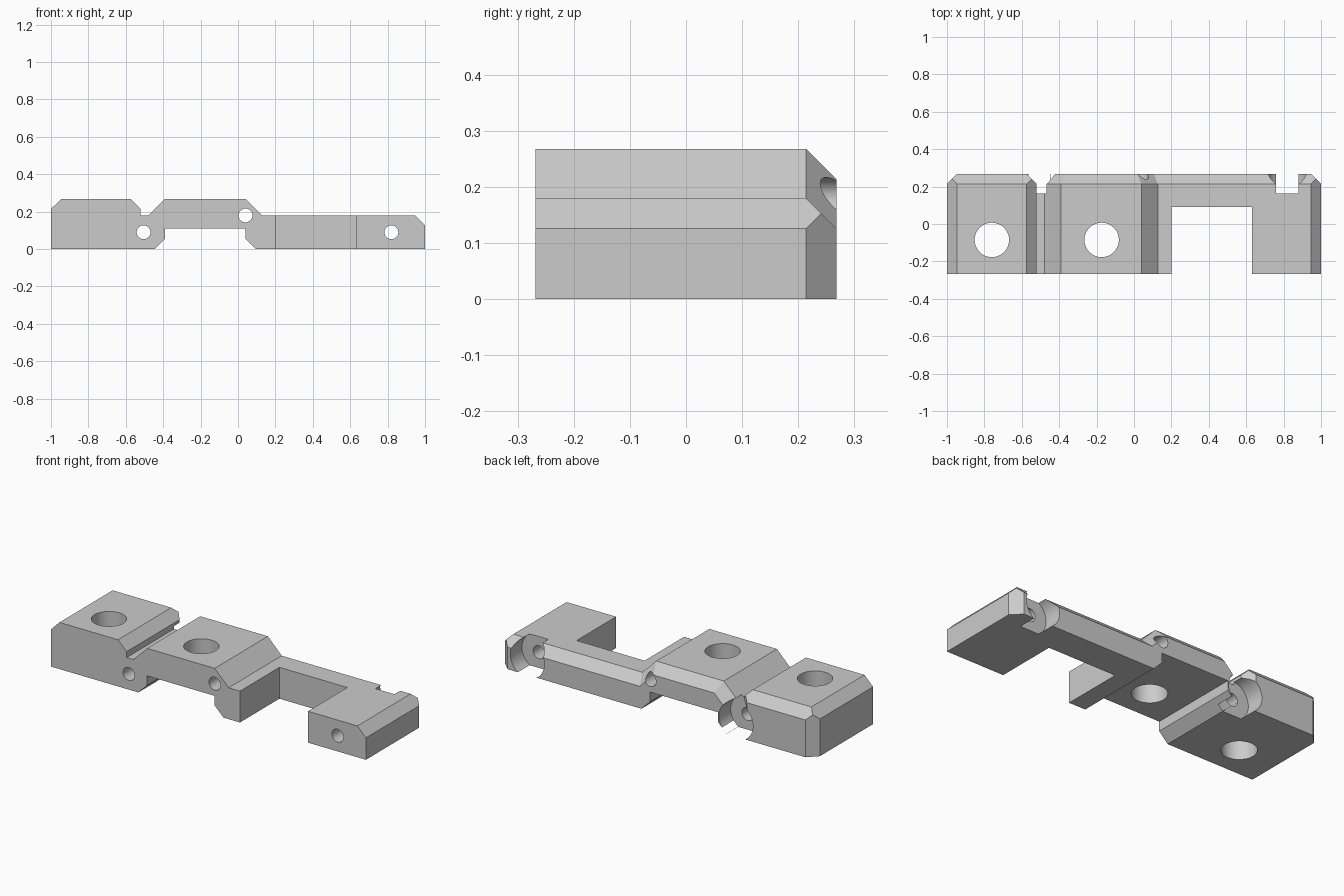
import bpy, bmesh, math
from mathutils import Vector

if "Cube" in bpy.data.objects:
    bpy.data.objects.remove(bpy.data.objects["Cube"], do_unlink=True)

Y = 0.268        # half depth
C = 0.054        # chamfer size
AXIS_Z = 0.09    # height of the screw bores

mat = bpy.data.materials.new("light grey")
mat.use_nodes = True
grey = (0.6, 0.6, 0.6, 1)
mat.diffuse_color = grey
mat.node_tree.nodes["Principled BSDF"].inputs["Base Color"].default_value = grey


def loft(name, rings):
    """Solid through matching (y, outline) rings, outlines in x-z."""
    bm = bmesh.new()
    loops = [[bm.verts.new((x, y, z)) for x, z in pts] for y, pts in rings]
    for a, b in zip(loops, loops[1:]):
        n = len(a)
        for i in range(n):
            j = (i + 1) % n
            bm.faces.new((a[i], a[j], b[j], b[i]))
    bm.faces.new(loops[0])
    bm.faces.new(loops[-1][::-1])
    bmesh.ops.recalc_face_normals(bm, faces=bm.faces)
    bmesh.ops.dissolve_limit(bm, angle_limit=0.01, verts=bm.verts, edges=bm.edges)
    mesh = bpy.data.meshes.new(name)
    bm.to_mesh(mesh)
    bm.free()
    mesh.materials.append(mat)
    ob = bpy.data.objects.new(name, mesh)
    bpy.context.collection.objects.link(ob)
    return ob


def inset(pts, dists):
    """Move each edge of a counter-clockwise outline inwards by its distance."""
    lines = []
    for i, p in enumerate(pts):
        a, b = Vector(p), Vector(pts[(i + 1) % len(pts)])
        d = (b - a).normalized()
        n = Vector((-d.y, d.x))
        lines.append((n, n.dot(a) + dists[i]))
    out = []
    for i in range(len(pts)):
        (n, c), (m, e) = lines[i - 1], lines[i]
        det = n.x * m.y - n.y * m.x
        out.append(((c * m.y - e * n.y) / det, (n.x * e - m.x * c) / det))
    return out


def rod(name, r, depth, loc, along_y):
    bpy.ops.mesh.primitive_cylinder_add(
        vertices=64, radius=r, depth=depth, location=loc,
        rotation=(math.pi / 2 if along_y else 0, 0, 0))
    ob = bpy.context.object
    ob.name = name
    ob.data.materials.append(mat)
    return ob


# Stepped clamp body, chamfered along its back upper edges
outline = [(-1, 0), (-0.445, 0), (-0.39, 0.055), (-0.39, 0.11), (0.04, 0.11),
           (0.04, 0.055), (0.095, 0), (1, 0), (1, 0.18), (0.128, 0.18),
           (0.04, 0.268), (-0.39, 0.268), (-0.478, 0.18), (-0.52, 0.18),
           (-0.52, 0.268), (-1, 0.268)]
back = inset(outline, [0] * 7 + [C] * 9)
body = loft("clamp_body", [(-Y, outline), (Y - C, outline), (Y, back)])

# Chamfers across the top corners
cutters = []
e = 0.02
for cx, cz, s in ((-1, 0.268, -1), (-0.52, 0.268, 1), (1, 0.18, 1)):
    tri = [(cx - s * (C + e), cz + e), (cx + s * e, cz - C - e), (cx + s * e, cz + e)]
    cutters.append(loft("chamfer_cutter", [(-0.4, tri), (0.4, tri)]))

# Open notch in the front
box = [(0.2, -0.1), (0.632, -0.1), (0.632, 0.4), (0.2, 0.4)]
cutters.append(loft("notch_cutter", [(-0.5, box), (0.09, box)]))

# Vertical mounting holes
for x in (-0.76, -0.173):
    cutters.append(rod("mount_hole_cutter", 0.092, 1, (x, -0.085, 0.1), False))

# Screw bores from front to back
for x, z in ((-0.505, AXIS_Z), (0.04, 0.18), (0.82, AXIS_Z)):
    cutters.append(rod("screw_bore_cutter", 0.037, 1, (x, 0, z), True))

# Counterbores opening at the back
for x in (-0.505, 0.82):
    cutters.append(rod("counterbore_cutter", 0.108, 0.3, (x, 0.162 + 0.15, AXIS_Z), True))

bpy.ops.object.select_all(action='DESELECT')
bpy.context.view_layer.objects.active = body
body.select_set(True)
for cutter in cutters:
    cutter.hide_render = True
    mod = body.modifiers.new("cut", 'BOOLEAN')
    mod.operation = 'DIFFERENCE'
    mod.solver = 'EXACT'
    mod.object = cutter
    bpy.ops.object.modifier_apply(modifier=mod.name)
    bpy.data.objects.remove(cutter, do_unlink=True)

bpy.ops.object.shade_smooth_by_angle(angle=math.radians(25))
